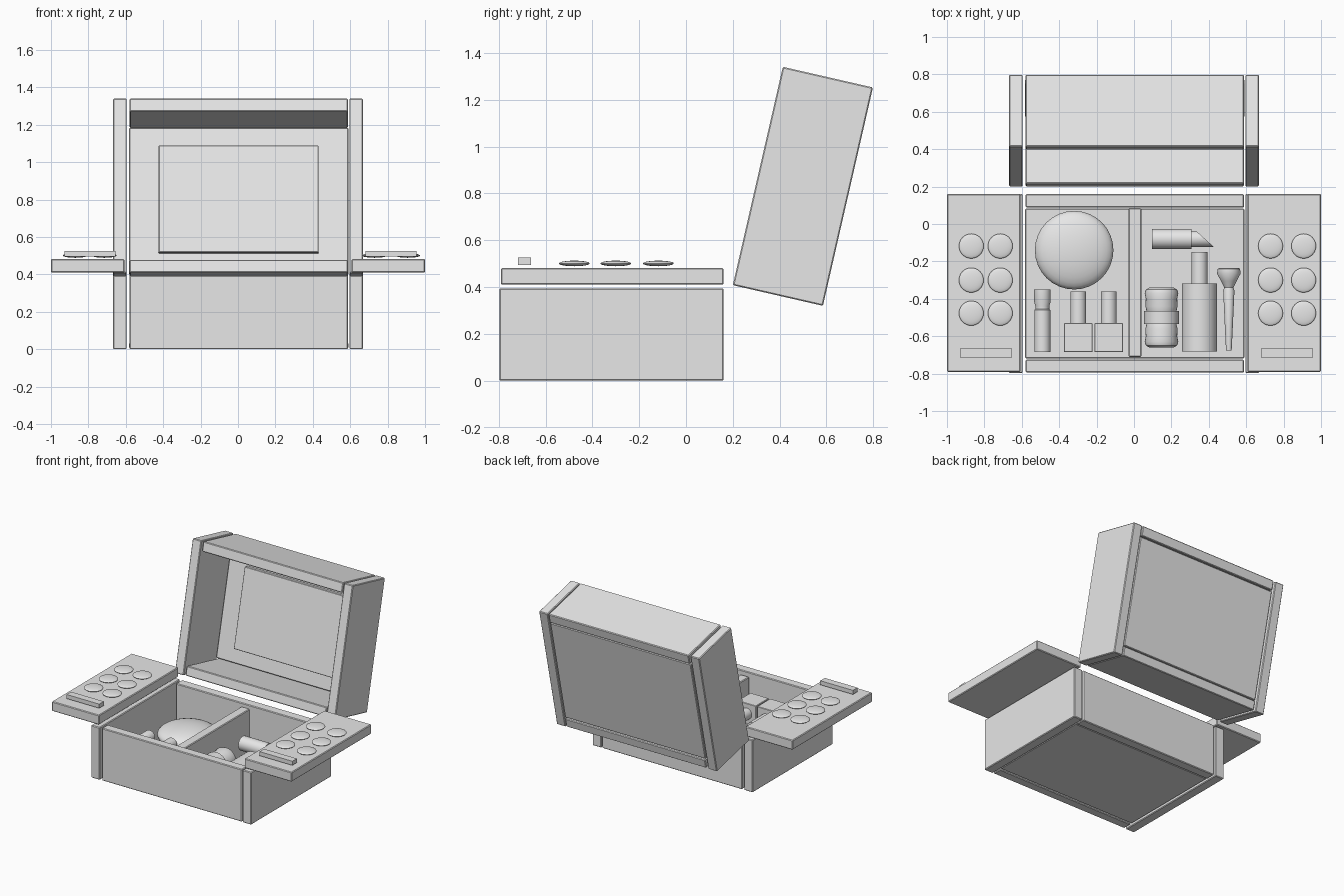
import bpy, bmesh, math
from mathutils import Matrix, Vector

if "Cube" in bpy.data.objects:
    bpy.data.objects.remove(bpy.data.objects["Cube"])

grey = bpy.data.materials.new("plain_grey")
grey.use_nodes = True
grey.diffuse_color = (0.8, 0.8, 0.8, 1)
grey.node_tree.nodes["Principled BSDF"].inputs["Base Color"].default_value = (0.8, 0.8, 0.8, 1)


def finish(name, bm, matrix, smooth=False):
    bmesh.ops.recalc_face_normals(bm, faces=bm.faces)
    mesh = bpy.data.meshes.new(name)
    bm.to_mesh(mesh)
    bm.free()
    mesh.materials.append(grey)
    ob = bpy.data.objects.new(name, mesh)
    ob.matrix_world = matrix
    bpy.context.collection.objects.link(ob)
    if smooth:
        bpy.ops.object.select_all(action='DESELECT')
        ob.select_set(True)
        bpy.context.view_layer.objects.active = ob
        bpy.ops.object.shade_smooth_by_angle(angle=math.radians(35))
    return ob


def box(name, lo, hi, frame=Matrix(), bevel=0.005):
    """Box between two corners, with slightly softened edges."""
    lo, hi = Vector(lo), Vector(hi)
    bm = bmesh.new()
    bmesh.ops.create_cube(bm, size=1)
    bmesh.ops.scale(bm, vec=hi - lo, verts=bm.verts)
    bmesh.ops.translate(bm, vec=(lo + hi) / 2, verts=bm.verts)
    ob = finish(name, bm, frame)
    if bevel:
        mod = ob.modifiers.new("soft_edges", 'BEVEL')
        mod.width = bevel
        mod.segments = 1


def lathe(name, profile, place, turn, slant=0):
    """Capped solid of revolution from (radius, height) pairs; slant tilts the end cap."""
    bm = bmesh.new()
    n = 32
    rings = []
    for r, h in profile:
        ring = []
        for i in range(n):
            a = math.tau * i / n
            y = r * math.sin(a)
            tilt = slant * y if h == profile[-1][1] else 0
            ring.append(bm.verts.new((r * math.cos(a), y, h + tilt)))
        rings.append(ring)
    for low, high in zip(rings, rings[1:]):
        for i in range(n):
            j = (i + 1) % n
            bm.faces.new((low[i], low[j], high[j], high[i]))
    bm.faces.new(rings[0])
    bm.faces.new(rings[-1])
    finish(name, bm, Matrix.Translation(place) @ turn, smooth=True)


def lens(name, place, radius, half_height):
    bm = bmesh.new()
    bmesh.ops.create_uvsphere(bm, u_segments=32, v_segments=16, radius=1)
    bmesh.ops.scale(bm, vec=(radius, radius, half_height), verts=bm.verts)
    finish(name, bm, Matrix.Translation(place), smooth=True)


ALONG_Y = Matrix.Rotation(-math.pi / 2, 4, 'X')
ALONG_X = Matrix.Rotation(math.pi / 2, 4, 'Y')
LENGTH, DEPTH, WALL = 0.957, 0.395, 0.072


def case_half(prefix, frame):
    """Open five-panel box, floor at z = 0 and near edge at y = 0."""
    box(prefix + "_right_wall", (-0.668, 0, 0), (-0.595, LENGTH, DEPTH), frame)
    box(prefix + "_left_wall", (0.595, 0, 0), (0.668, LENGTH, DEPTH), frame)
    box(prefix + "_near_wall", (-0.579, 0.003, 0), (0.588, WALL, DEPTH), frame)
    box(prefix + "_far_wall", (-0.579, LENGTH - WALL, 0), (0.588, LENGTH, DEPTH), frame)
    box(prefix + "_floor", (-0.582, WALL + 0.006, 0.005),
        (0.59, LENGTH - WALL - 0.006, 0.035), frame)


# Case body and the opened lid
case_half("base", Matrix.Translation((0, -0.797, 0)))
lid = Matrix.Translation((0, 0.585, 0.32)) @ Matrix.Rotation(math.radians(77.1), 4, 'X')
case_half("lid", lid)
box("mirror", (-0.424, 0.187, 0.035), (0.43, 0.772, 0.075), lid, 0.003)
box("divider", (-0.03, -0.71, 0.035), (0.04, 0.085, 0.37))

# Swing-out trays with colour pads and a small applicator
for side, edges, columns, bar in (
        ("right", (-1, -0.607), (-0.87, -0.715), (-0.928, -0.655)),
        ("left", (0.607, 1), (0.73, 0.907), (0.682, 0.955))):
    box(side + "_tray", (edges[0], -0.79, 0.41), (edges[1], 0.16, 0.482))
    box(side + "_applicator", (bar[0], -0.717, 0.495), (bar[1], -0.663, 0.526), bevel=0)
    for c, x in enumerate(columns):
        for r, y in enumerate((-0.118, -0.3, -0.477)):
            lens(f"{side}_pad_{c}_{r}", (x, y, 0.501), 0.066, 0.012)

# Contents of the right compartment
AXIS = 0.19
lens("powder_puff", (-0.32, -0.14, 0.17), 0.21, 0.07)
lathe("slim_tube", [(0.043, 0), (0.043, 0.225), (0.037, 0.23), (0.037, 0.245),
                    (0.044, 0.27), (0.044, 0.335)], (-0.49, -0.685, AXIS), ALONG_Y)
for i, x in enumerate((-0.298, -0.135)):
    box(f"polish_bottle_{i}", (x - 0.077, -0.685, AXIS - 0.077),
        (x + 0.077, -0.53, AXIS + 0.077), bevel=0.003)
    lathe(f"polish_cap_{i}", [(0.042, 0), (0.042, 0.175)], (x, -0.535, AXIS), ALONG_Y)

# Contents of the left compartment
jar_half = [(0.065, 0), (0.083, 0.01), (0.09, 0.03), (0.084, 0.06), (0.086, 0.1), (0.08, 0.125)]
jar = jar_half + [(0.093, 0.126), (0.093, 0.194)] + [(r, 0.32 - h) for r, h in reversed(jar_half)]
lathe("jar", jar, (0.147, -0.66, AXIS), ALONG_Y)
lathe("lotion_bottle", [(0.094, 0), (0.094, 0.365)], (0.35, -0.682, AXIS), ALONG_Y)
lathe("lotion_cap", [(0.043, 0), (0.043, 0.17)], (0.35, -0.32, AXIS), ALONG_Y)
lathe("brush_handle", [(0.015, 0), (0.02, 0.1), (0.03, 0.32), (0.022, 0.345)],
      (0.507, -0.677, AXIS), ALONG_Y)
lathe("brush_head", [(0.024, 0), (0.042, 0.035), (0.063, 0.075), (0.06, 0.1), (0.05, 0.105)],
      (0.507, -0.34, AXIS), ALONG_Y)
lathe("lipstick_case", [(0.053, 0), (0.053, 0.213)], (0.095, -0.08, AXIS), ALONG_X)
lathe("lipstick_bullet", [(0.043, 0), (0.043, 0.075)], (0.305, -0.08, AXIS), ALONG_X, slant=-1.1)
